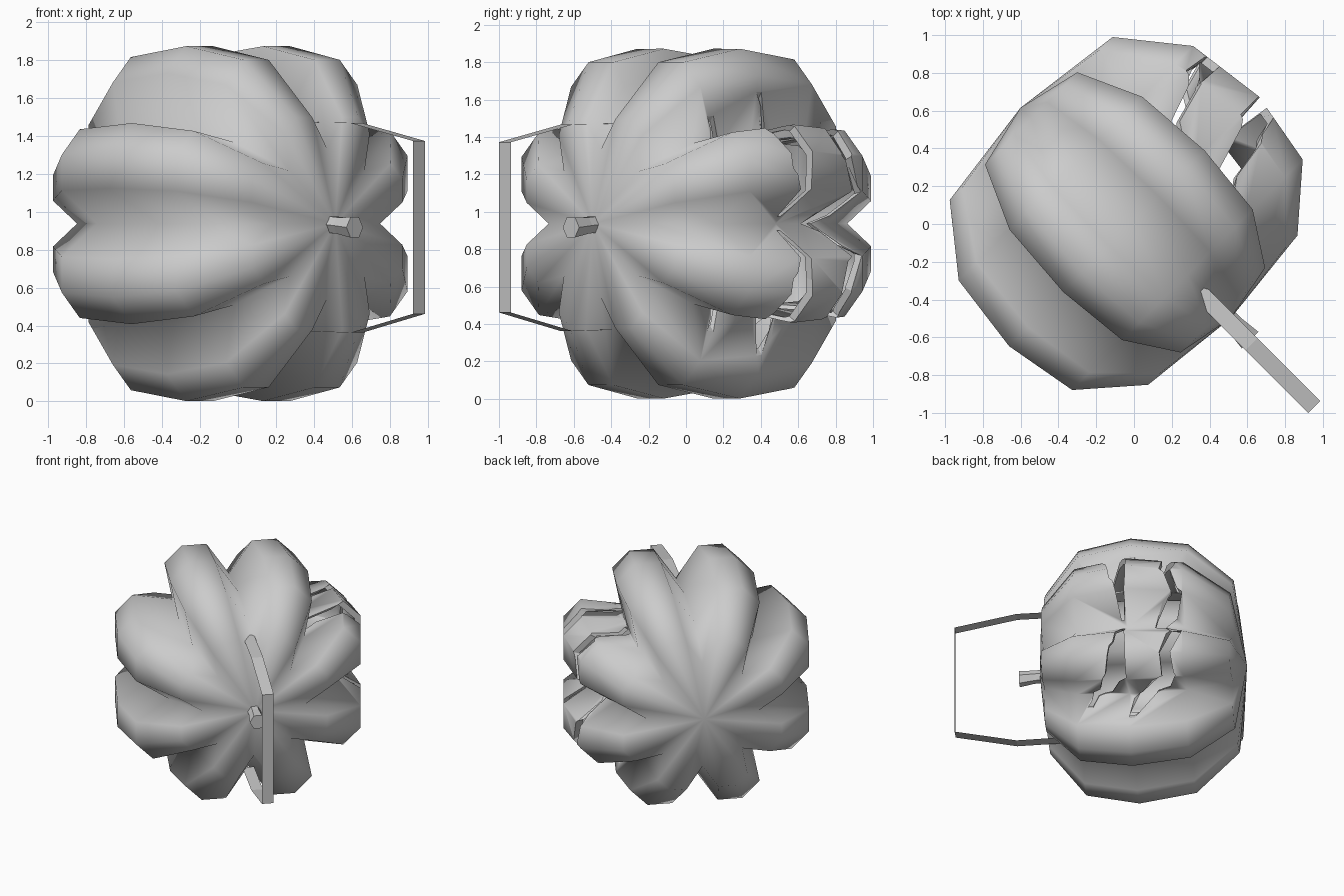
import bpy, bmesh, math
from mathutils import Vector

if "Cube" in bpy.data.objects:
    bpy.data.objects.remove(bpy.data.objects["Cube"])

ZC = 0.937
S = math.sqrt(0.5)


def place(u, v, w):
    # u: along the lantern's lying axis, v: toward the carved face, w: up
    return Vector((S * (u + v), S * (v - u), ZC + w))


def polar(u, r, deg):
    a = math.radians(deg)
    return place(u, r * math.cos(a) + 0.01, r * math.sin(a))


def make(name, verts, faces, fix=True):
    me = bpy.data.meshes.new(name)
    bm = bmesh.new()
    vs = [bm.verts.new(p) for p in verts]
    for f in faces:
        bm.faces.new([vs[i] for i in f])
    if fix:
        bmesh.ops.recalc_face_normals(bm, faces=bm.faces)
    bm.to_mesh(me)
    bm.free()
    ob = bpy.data.objects.new(name, me)
    bpy.context.collection.objects.link(ob)
    return ob


def activate(ob):
    bpy.ops.object.select_all(action='DESELECT')
    ob.select_set(True)
    bpy.context.view_layer.objects.active = ob


# Ribbed hollow body: eight lobes, four segments each, domed at both poles
RINGS = [(-0.78, 0.66), (-0.445, 0.95), (-0.01, 1.012), (0.39, 0.934), (0.655, 0.605)]
POLES = (-0.86, 0.715)
LOBE = [0.65, 0.942, 1.0, 0.942]
N = 32
MID = -0.05


def shell(k, base, flip):
    def su(u):
        return MID + k * (u - MID)
    verts = [polar(su(u), k * r * LOBE[i % 4], i * 360 / N)
             for u, r in RINGS for i in range(N)]
    verts += [place(su(u), 0.01, 0) for u in POLES]
    faces = []
    last = len(RINGS) - 1
    for i in range(N):
        j = (i + 1) % N
        for q in range(last):
            faces.append((q * N + i, q * N + j, (q + 1) * N + j, (q + 1) * N + i))
        faces.append((len(verts) - 2, j, i))
        faces.append((len(verts) - 1, last * N + i, last * N + j))
    return verts, [tuple(base + x for x in (reversed(f) if flip else f)) for f in faces]


# Outer skin faces outward, inner skin faces the hollow
v1, f1 = shell(1.0, 0, False)
p = [v1[i] for i in f1[0]]
inward = (p[1] - p[0]).cross(p[2] - p[0]).dot(p[0] - place(MID, 0, 0)) < 0
v1, f1 = shell(1.0, 0, inward)
v2, f2 = shell(0.95, len(v1), not inward)
body = make("pumpkin_body", v1 + v2, f1 + f2, fix=False)
for poly in body.data.polygons:
    poly.use_smooth = True


# Face openings: strips of (angle, low u, high u) extended radially
def cutter(name, stations):
    verts, faces = [], []
    for a, lo, hi in stations:
        verts += [polar(lo, 0.35, a), polar(hi, 0.35, a), polar(hi, 1.3, a), polar(lo, 1.3, a)]
    n = len(stations)
    for s in range(n - 1):
        b = 4 * s
        for i in range(4):
            j = (i + 1) % 4
            faces.append((b + i, b + j, b + 4 + j, b + 4 + i))
    faces += [(0, 1, 2, 3), tuple(4 * n - 4 + i for i in range(4))]
    return make(name, verts, faces)


EYE = [(3, 0.01, 0.03), (18, -0.01, 0.11), (33, -0.01, 0.17), (43, 0.12, 0.26), (51, 0.27, 0.31)]
HALF_MOUTH = [(0.0, -0.30, -0.22), (11, -0.44, -0.36), (22, -0.35, -0.27),
              (33, -0.38, -0.28), (44, -0.23, -0.11), (54, -0.05, -0.01)]
mouth = [(-a, l, h) for a, l, h in reversed(HALF_MOUTH[1:])] + HALF_MOUTH
cuts = [cutter("mouth_cutter", mouth),
        cutter("eye_cutter_a", EYE),
        cutter("eye_cutter_b", [(-a, l, h) for a, l, h in EYE])]
activate(body)
for c in cuts:
    c.hide_render = True
    m = body.modifiers.new("carve", 'BOOLEAN')
    m.operation = 'DIFFERENCE'
    m.solver = 'EXACT'
    m.object = c
    bpy.ops.object.modifier_apply(modifier=m.name)
    bpy.data.objects.remove(c)

# Stem: short flared stub
SIDES = 6
STEM = [(0.64, 0.05, 0.0), (0.76, 0.05, -0.01), (0.87, 0.062, -0.02)]
sv, sf = [], []
for u, r, w in STEM:
    for i in range(SIDES):
        a = 2 * math.pi * i / SIDES
        sv.append(place(u, r * math.cos(a), w + r * math.sin(a)))
for q in range(len(STEM) - 1):
    for i in range(SIDES):
        j = (i + 1) % SIDES
        sf.append((q * SIDES + i, q * SIDES + j, (q + 1) * SIDES + j, (q + 1) * SIDES + i))
sf += [tuple(range(SIDES)), tuple(range(2 * SIDES, 3 * SIDES))]
make("stem", sv, sf)

# Handle: thin flat strap
PATH = [(0.50, 0.535), (0.89, 0.53), (1.36, 0.435), (1.36, -0.475), (0.89, -0.575), (0.50, -0.565)]
hv = [place(u, v, w) for u, w in PATH for v in (-0.055, 0.035)]
make("handle", hv, [(2 * i, 2 * i + 1, 2 * i + 3, 2 * i + 2) for i in range(len(PATH) - 1)])
